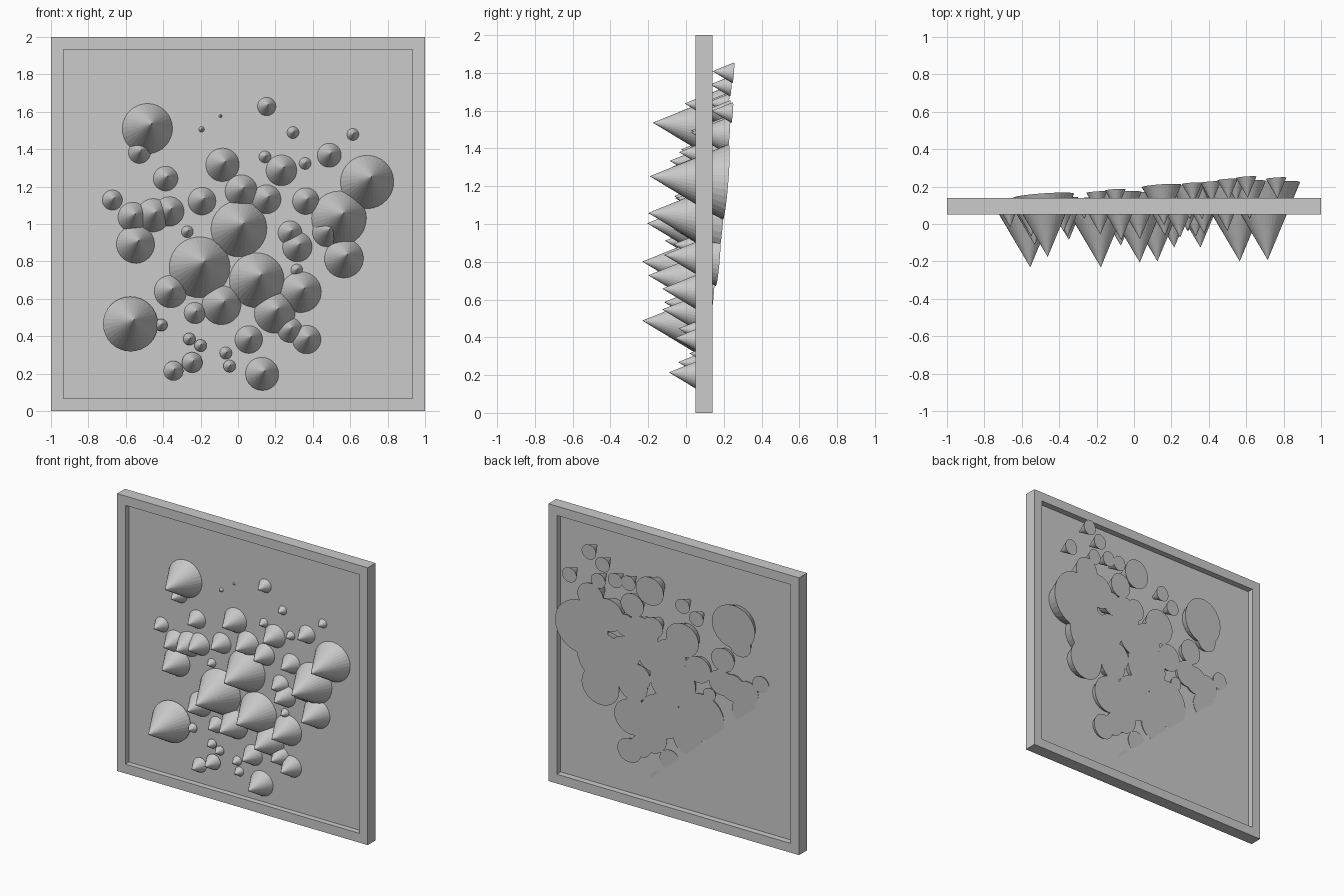
import bpy, bmesh
from mathutils import Vector

if "Cube" in bpy.data.objects:
    bpy.data.objects.remove(bpy.data.objects["Cube"])

FRONT, BACK, PANEL = 0.05, 0.14, 0.093   # frame faces and panel depth (y)
AXIS = Vector((0.07, -1.0, 0.08)).normalized()   # direction the spikes point


def finish(name, bm):
    bmesh.ops.recalc_face_normals(bm, faces=bm.faces)
    me = bpy.data.meshes.new(name)
    bm.to_mesh(me)
    bm.free()
    ob = bpy.data.objects.new(name, me)
    bpy.context.collection.objects.link(ob)
    return ob


# frame: square ring extruded through its depth
bm = bmesh.new()
signs = [(-1, -1), (1, -1), (1, 1), (-1, 1)]
loops = [[bm.verts.new((sx * s, y, 1 + sz * s)) for sx, sz in signs]
         for s, y in ((1, FRONT), (1, BACK), (0.933, BACK), (0.933, FRONT))]
for k in range(4):
    p, q = loops[k], loops[(k + 1) % 4]
    for i in range(4):
        j = (i + 1) % 4
        bm.faces.new((p[i], p[j], q[j], q[i]))
finish("frame", bm)

# thin panel set midway into the frame
bm = bmesh.new()
bmesh.ops.create_cube(bm, size=1)
for v in bm.verts:
    v.co = (v.co.x * 1.87, PANEL + v.co.y * 0.006, 1 + v.co.z * 1.87)
finish("panel", bm)


def base_y(x, z):
    """Tilted plane that carries every cone base."""
    return 0.064 + 0.07 * x + 0.08 * z


def add_cone(bm, x, z, radius):
    base = Vector((x, base_y(x, z), z))
    mat = AXIS.to_track_quat('Z', 'Y').to_matrix().to_4x4()
    mat.translation = base + AXIS * radius
    bmesh.ops.create_cone(bm, cap_ends=True, segments=32, radius1=radius,
                          radius2=0, depth=2 * radius, matrix=mat)


def add_through_cone(bm, x, z, r):
    """Cone given by its circle where it breaks through the panel."""
    d = max(base_y(x, z) - PANEL, 0)
    add_cone(bm, x - 0.07 * d, z - 0.08 * d, r + d / 2)


# main cones: x, z, visible radius
main = [
    (-.48, 1.515, .135), (-.525, 1.385, .06), (.155, 1.63, .05),
    (-.385, 1.245, .067), (.49, 1.37, .065), (.695, 1.23, .143),
    (-.08, 1.32, .09), (.235, 1.29, .083), (.02, 1.18, .087),
    (.155, 1.135, .078), (.365, 1.125, .072), (.545, 1.035, .147),
    (-.19, 1.125, .075), (-.67, 1.13, .055), (-.56, 1.04, .08),
    (-.45, 1.05, .09), (-.365, 1.07, .08), (-.545, .895, .103),
    (.01, .98, .15), (.28, .955, .065), (.32, .88, .08),
    (.57, .82, .105), (-.2, .775, .163), (.105, .705, .147),
    (.34, .64, .11), (.2, .53, .11), (.28, .435, .067),
    (.37, .385, .077), (-.36, .64, .088), (-.23, .525, .058),
    (-.085, .57, .105), (-.575, .465, .147), (.06, .385, .075),
    (.13, .2, .09), (-.245, .26, .055), (-.345, .215, .053),
    (.48, .96, .08)]
bm = bmesh.new()
for x, z, r in main:
    add_through_cone(bm, x, z, r)
finish("main_cones", bm)

# small cones of one size
small = [(.295, 1.49), (.36, 1.325), (-.27, .96), (.145, 1.36), (.315, .755),
         (-.26, .385), (-.2, .35), (-.065, .31), (-.045, .24), (-.41, .46),
         (.615, 1.48)]
bm = bmesh.new()
for x, z in small:
    add_through_cone(bm, x, z, 0.033)
finish("small_cones", bm)

# cones that stay behind the panel
rear = [(.6, 1.8), (.5, 1.73), (.76, 1.59), (.54, 1.6), (.41, 1.635),
        (.31, 1.64), (-.1, 1.57), (-.2, 1.5)]
bm = bmesh.new()
for x, z in rear:
    add_cone(bm, x, z, 0.055)
finish("rear_cones", bm)
